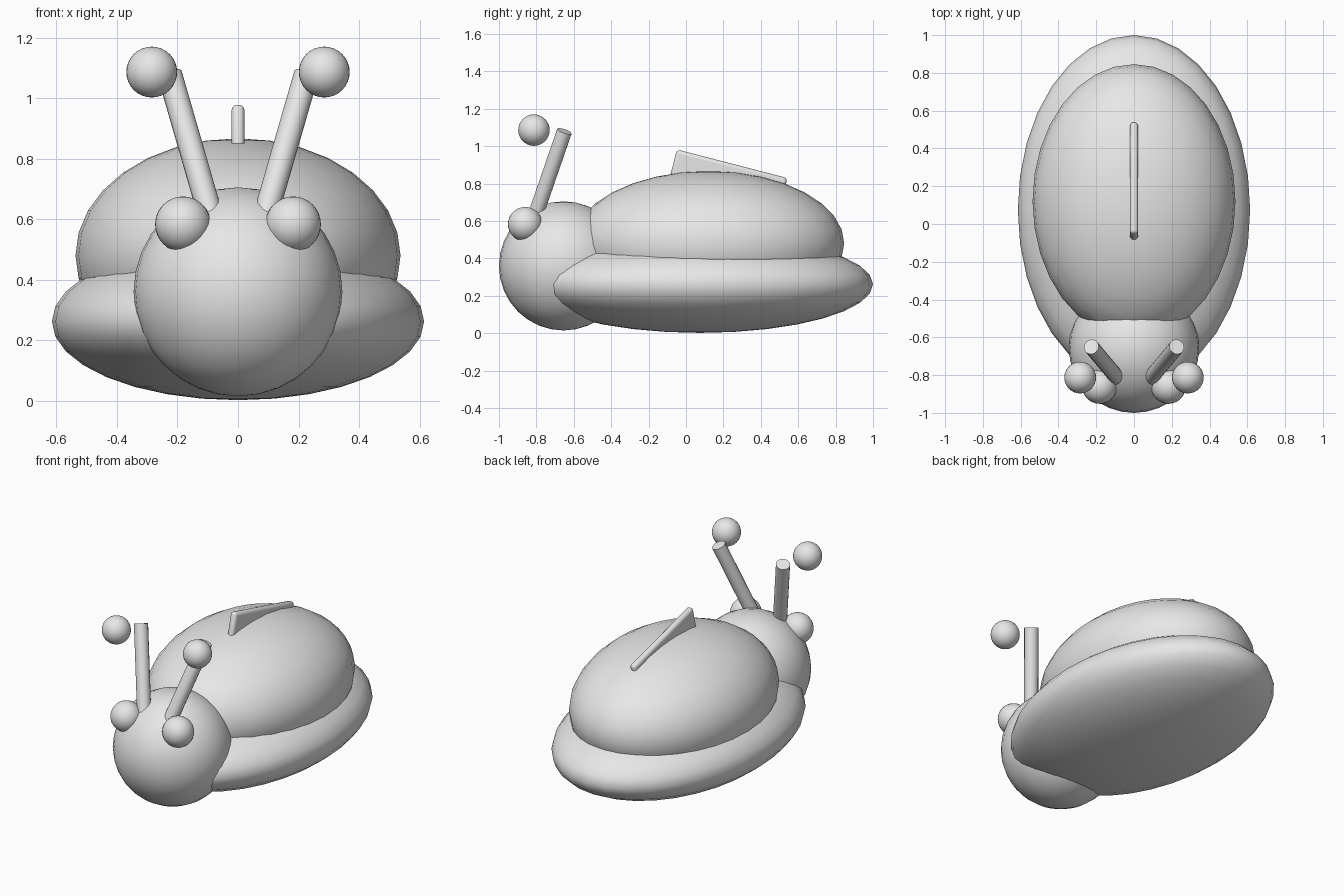
import bpy, math
from mathutils import Vector

if "Cube" in bpy.data.objects:
    bpy.data.objects.remove(bpy.data.objects["Cube"])

mat = bpy.data.materials.new("plain grey")
mat.diffuse_color = (0.8, 0.8, 0.8, 1)
mat.use_nodes = True
mat.node_tree.nodes["Principled BSDF"].inputs["Base Color"].default_value = mat.diffuse_color


def finish(name, angle=40):
    ob = bpy.context.object
    ob.name = name
    ob.data.materials.append(mat)
    bpy.ops.object.transform_apply(location=False, rotation=True, scale=True)
    bpy.ops.object.shade_smooth_by_angle(angle=math.radians(angle))
    return ob


def ellipsoid(name, centre, radii):
    bpy.ops.mesh.primitive_uv_sphere_add(segments=32, ring_count=16, radius=1, location=centre)
    bpy.context.object.scale = radii
    return finish(name)


def rod(name, a, b, radius):
    a, b = Vector(a), Vector(b)
    d = b - a
    bpy.ops.mesh.primitive_cylinder_add(vertices=16, radius=radius, depth=d.length,
                                        location=(a + b) / 2,
                                        rotation=d.to_track_quat('Z', 'Y').to_euler())
    return finish(name)


# body, shell and head
ellipsoid("lower_body", (0, 0.075, 0.262), (0.615, 0.925, 0.26))
ellipsoid("shell", (0, 0.12, 0.48), (0.537, 0.726, 0.387))
ellipsoid("head", (0, -0.655, 0.36), (0.345, 0.345, 0.345))

# eyes, antenna stalks and the balls beside their tips
for side, s in (("left", -1), ("right", 1)):
    ellipsoid(side + "_eye", (s * 0.182, -0.86, 0.583), (0.092, 0.092, 0.092))
    rod(side + "_antenna_stalk", (s * 0.073, -0.833, 0.55), (s * 0.226, -0.65, 1.08), 0.041)
    ellipsoid(side + "_antenna_ball", (s * 0.285, -0.813, 1.086), (0.084, 0.084, 0.084))

# tilted fin on the back, rounded along its edges
tilt = math.radians(-14.5)
length, height = 0.61, 0.18
top_mid = Vector((0, 0.247, 0.906))
up = Vector((0, -math.sin(tilt), math.cos(tilt)))
bpy.ops.mesh.primitive_cube_add(size=1, location=top_mid - up * height / 2, rotation=(tilt, 0, 0))
bpy.context.object.scale = (0.042, length, height)
fin = finish("back_fin")
bevel = fin.modifiers.new("round", 'BEVEL')
bevel.width = 0.018
bevel.segments = 3
